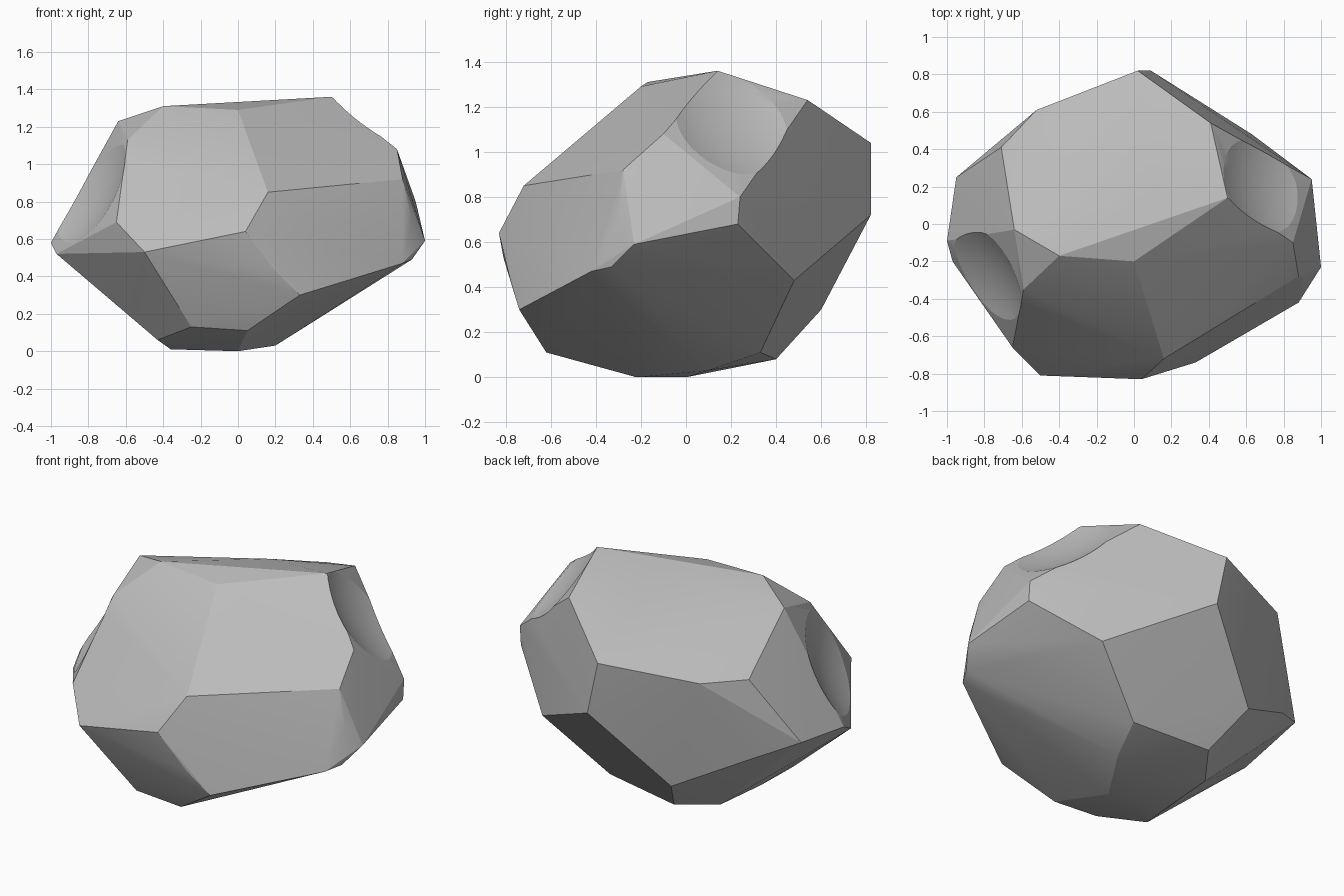
import bpy
import bmesh
import math
from mathutils import Vector

default_cube = bpy.data.objects.get("Cube")
if default_cube:
    bpy.data.objects.remove(default_cube, do_unlink=True)


def make_material(name, colour):
    material = bpy.data.materials.new(name)
    material.use_nodes = True
    material.diffuse_color = colour
    material.node_tree.nodes["Principled BSDF"].inputs["Base Color"].default_value = colour
    return material


def make_hull(name, corners, material):
    """Wrap a convex, flat-sided stone around its corner points."""
    mesh = bpy.data.meshes.new(name)
    bm = bmesh.new()
    for corner in corners:
        bm.verts.new(corner)
    hull = bmesh.ops.convex_hull(bm, input=bm.verts)
    spare = set(hull["geom_interior"]) | set(hull["geom_unused"])
    loose = [item for item in spare if isinstance(item, bmesh.types.BMVert)]
    bmesh.ops.delete(bm, geom=loose, context="VERTS")
    bmesh.ops.recalc_face_normals(bm, faces=bm.faces)
    bm.to_mesh(mesh)
    bm.free()
    mesh.materials.append(material)
    stone = bpy.data.objects.new(name, mesh)
    bpy.context.collection.objects.link(stone)
    return stone


def scoop(stone, centre, direction, depth, radius, material):
    """Hollow one face of the stone with a large shallow sphere."""
    normal = Vector(direction).normalized()
    bpy.ops.mesh.primitive_uv_sphere_add(
        segments=96, ring_count=64, radius=radius,
        location=Vector(centre) + normal * (radius - depth))
    cutter = bpy.context.object
    cutter.name = "scoop_cutter"
    cutter.hide_render = True
    cutter.data.materials.append(material)
    modifier = stone.modifiers.new("scoop", "BOOLEAN")
    modifier.operation = "DIFFERENCE"
    modifier.solver = "EXACT"
    modifier.object = cutter
    bpy.ops.object.select_all(action="DESELECT")
    stone.select_set(True)
    bpy.context.view_layer.objects.active = stone
    bpy.ops.object.modifier_apply(modifier=modifier.name)
    bpy.data.objects.remove(cutter, do_unlink=True)


# Corners of the upper faces
crown = [
    (.5, .14, 1.36), (.1, .17, 1.33), (0, -.2, 1.29), (-.4, -.17, 1.31),
    (-.59, -.35, 1.13), (-.64, -.03, 1.23), (-.71, .41, .98), (-.52, .61, .98),
    (.02, .82, 1.04), (.41, .54, 1.23), (.85, -.1, 1.08), (.88, -.28, .92),
    (.16, -.72, .85),
]

# Corners around the widest part
waist = [
    (.04, -.83, .64), (-.5, -.81, .53), (-.65, -.66, .69), (-.97, -.2, .52),
    (-1, -.09, .58), (-.95, .25, .6), (-.72, .42, .5), (.09, .82, .72),
    (.63, .48, .43), (.95, .24, .8), (.95, .23, .68), (1, -.23, .59),
    (.93, -.33, .49), (.88, -.42, .47), (.93, -.3, .7), (.2, -.78, .43),
    (.33, -.74, .3),
]

# Corners of the underside
base = [
    (.71, -.23, .36), (.28, .33, .11), (.2, .1, .03), (-.2, .4, .08),
    (-.32, .6, .3), (-.36, .18, .04), (-.36, -.2, .01), (0, -.22, 0),
    (0, 0, 0), (-.43, -.4, .06), (-.25, -.62, .13), (.05, -.62, .11),
]

stone_grey = make_material("stone_grey", (.5, .5, .5, 1))
boulder = make_hull("boulder", crown + waist + base, stone_grey)

# Shallow hollows in the two upper side faces
scoop(boulder, (.68, .2, 1.12), (.7, .34, .63), .04, 1, stone_grey)
scoop(boulder, (-.77, -.27, .83), (-.82, -.37, .44), .04, 1, stone_grey)

# Soft faces with crisp ridges
bpy.ops.object.select_all(action="DESELECT")
boulder.select_set(True)
bpy.context.view_layer.objects.active = boulder
bpy.ops.object.shade_smooth_by_angle(angle=math.radians(15))
